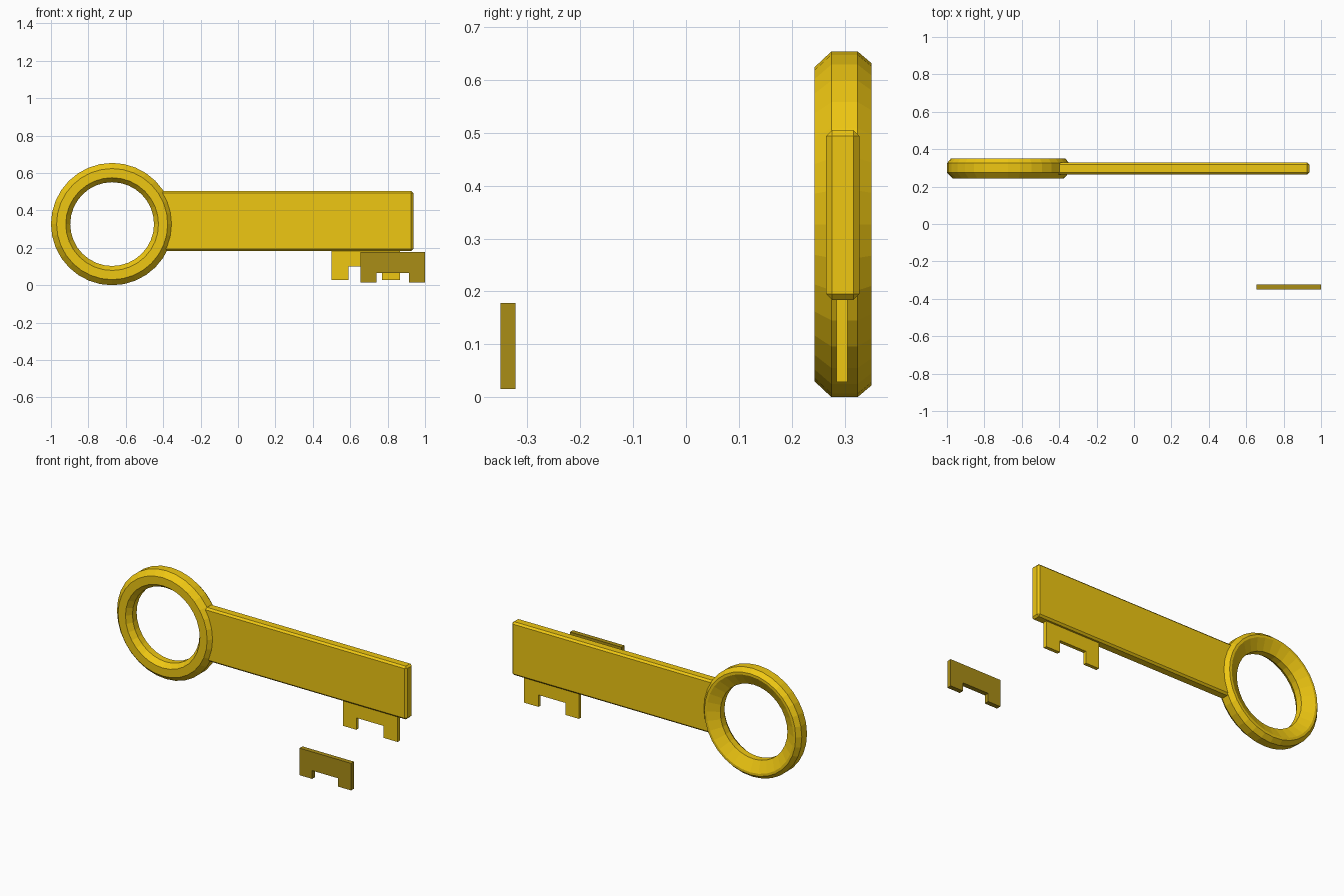
import bpy, bmesh, math

if "Cube" in bpy.data.objects:
    bpy.data.objects.remove(bpy.data.objects["Cube"])


def material(name, color):
    m = bpy.data.materials.new(name)
    m.diffuse_color = color
    m.use_nodes = True
    m.node_tree.nodes["Principled BSDF"].inputs["Base Color"].default_value = m.diffuse_color
    return m


gold = material("gold", (0.86, 0.57, 0.006, 1))
dark_gold = material("dark_gold", (0.40, 0.27, 0.008, 1))


def add_object(name, bm, mat):
    bmesh.ops.recalc_face_normals(bm, faces=bm.faces[:])
    me = bpy.data.meshes.new(name)
    bm.to_mesh(me)
    bm.free()
    me.materials.append(mat)
    ob = bpy.data.objects.new(name, me)
    bpy.context.collection.objects.link(ob)
    return ob


def ring(name, cx, cz, profile, segments, mat):
    """Sweep a closed (radius, y) profile around the y axis."""
    bm = bmesh.new()
    loops = []
    for i in range(segments):
        a = 2 * math.pi * i / segments
        loops.append([bm.verts.new((cx + r * math.cos(a), y, cz + r * math.sin(a)))
                      for r, y in profile])
    n = len(profile)
    for i in range(segments):
        p, q = loops[i], loops[(i + 1) % segments]
        for j in range(n):
            k = (j + 1) % n
            bm.faces.new((p[j], p[k], q[k], q[j]))
    return add_object(name, bm, mat)


def bar(name, lo, hi, bevel, mat):
    bm = bmesh.new()
    bmesh.ops.create_cube(bm, size=1)
    for v in bm.verts:
        v.co = [lo[i] if v.co[i] < 0 else hi[i] for i in range(3)]
    bmesh.ops.bevel(bm, geom=bm.edges[:], offset=bevel, segments=1,
                    profile=0.5, affect='EDGES')
    return add_object(name, bm, mat)


def bit(name, xs, bottom, notch, top, y0, y1, mat):
    """Two-legged plate: a strip of three quads over two legs, extruded in y."""
    bm = bmesh.new()
    x0, x1, x2, x3 = xs
    outline = [(x0, bottom), (x1, bottom), (x1, notch), (x2, notch),
               (x2, bottom), (x3, bottom), (x3, top), (x0, top)]
    face = bm.faces.new([bm.verts.new((x, y0, z)) for x, z in outline])
    ext = bmesh.ops.extrude_face_region(bm, geom=[face])
    for v in ext["geom"]:
        if isinstance(v, bmesh.types.BMVert):
            v.co.y = y1
    return add_object(name, bm, mat)


# Bow: chamfered ring, flat on the front and dished on the back
bow_profile = [(0.327, 0.275), (0.327, 0.325), (0.305, 0.351), (0.290, 0.351),
               (0.224, 0.315), (0.224, 0.275), (0.248, 0.243), (0.297, 0.243)]
ring("bow_ring", -0.673, 0.327, bow_profile, 32, gold)

# Shaft: wide flat bar with chamfered edges
bar("shaft", (-0.42, 0.265, 0.184), (0.937, 0.328, 0.505), 0.011, gold)

# Bit fixed below the shaft, and the loose broken-off bit in front
bit("fixed_bit", (0.50, 0.59, 0.77, 0.865), 0.028, 0.10, 0.195, 0.285, 0.306, gold)
bit("loose_bit", (0.656, 0.74, 0.914, 1.0), 0.015, 0.065, 0.178, -0.351, -0.323, dark_gold)
